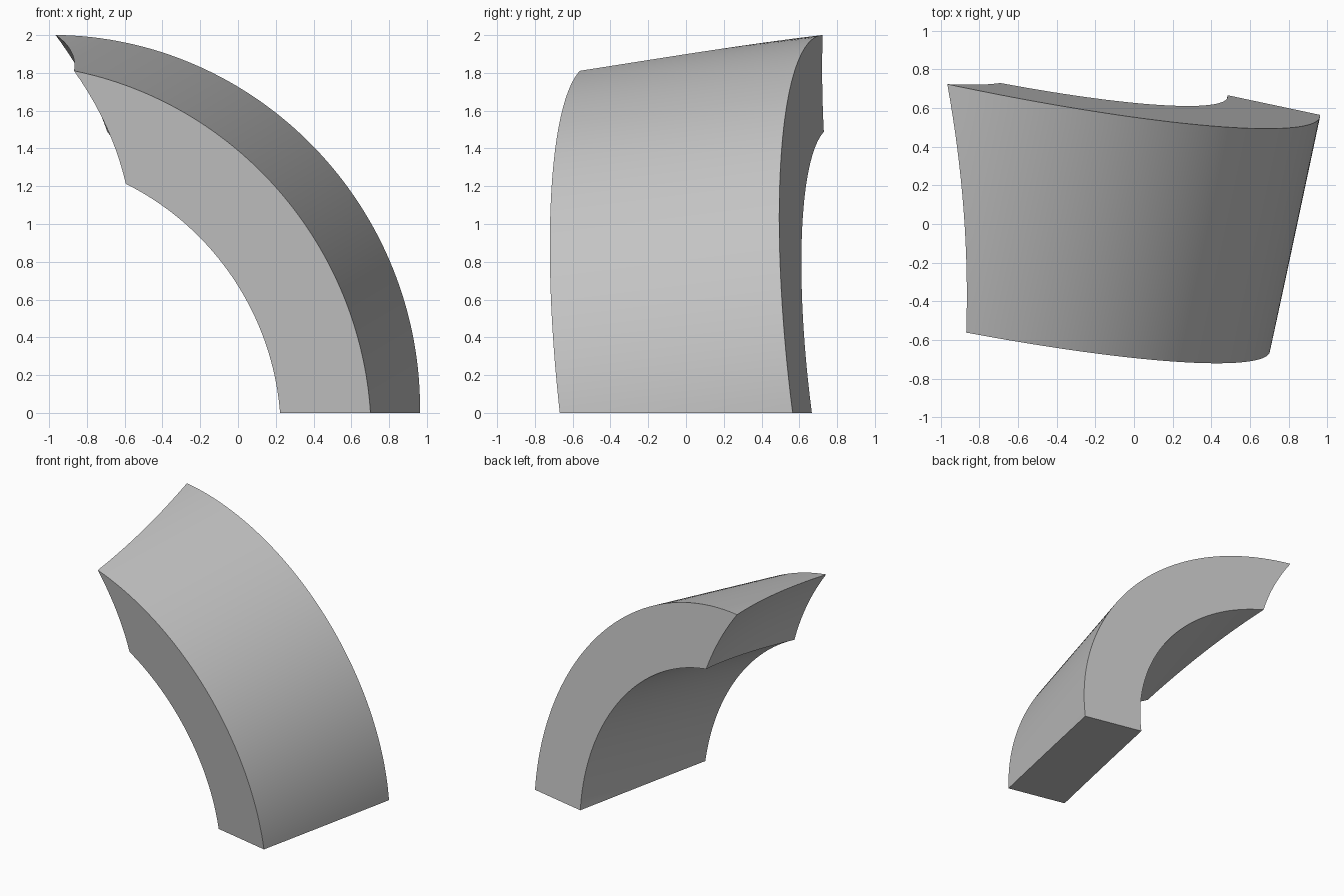
import bpy, bmesh, math
from mathutils import Vector

cube = bpy.data.objects.get("Cube")
if cube:
    bpy.data.objects.remove(cube, do_unlink=True)

# Tilted frame of the vault: axis runs along its length, side and rise span the arc
YAW, PITCH = math.radians(12), math.radians(7)
axis = Vector((math.sin(YAW) * math.cos(PITCH), math.cos(YAW) * math.cos(PITCH), math.sin(PITCH)))
side = Vector((math.cos(YAW), -math.sin(YAW), 0))
rise = side.cross(axis)

CENTRE_SIDE, CENTRE_RISE = -1.1125, -0.015
R_IN, R_OUT = 1.45, 1.939
FRONT, BACK = -0.504, 0.747


def lerp(a, b, t):
    return a + (b - a) * t


def place(a, s, t):
    """a runs up the arc, s from inner to outer skin, t from front to back."""
    r, d = lerp(R_IN, R_OUT, s), lerp(FRONT, BACK, t)
    # Foot is cut level with the ground
    start = math.asin((-d * math.tan(PITCH) - CENTRE_RISE) / r)
    # Upper end is skewed and hollowed
    end = math.radians(lerp(lerp(63.6, 78.7, t), lerp(78.7, 89.5, t), s)
                       - 4.2 * t * (1 - t))
    ang = lerp(start, end, a)
    return (side * (CENTRE_SIDE + r * math.cos(ang))
            + rise * (CENTRE_RISE + r * math.sin(ang)) + axis * d)


# Six gridded skins of a block, bent into the arch segment
STEPS = (64, 10, 16)
bm = bmesh.new()
for fixed in range(3):
    i, j = [k for k in range(3) if k != fixed]
    for level in (0, 1):
        rows = []
        for p in range(STEPS[i] + 1):
            row = []
            for q in range(STEPS[j] + 1):
                c = [level] * 3
                c[i], c[j] = p / STEPS[i], q / STEPS[j]
                row.append(bm.verts.new(place(*c)))
            rows.append(row)
        for r0, r1 in zip(rows, rows[1:]):
            for q in range(STEPS[j]):
                bm.faces.new((r0[q], r0[q + 1], r1[q + 1], r1[q]))
bmesh.ops.remove_doubles(bm, verts=bm.verts, dist=0.0001)
bmesh.ops.recalc_face_normals(bm, faces=bm.faces)

mesh = bpy.data.meshes.new("arch_segment")
bm.to_mesh(mesh)
bm.free()
arch = bpy.data.objects.new("arch_segment", mesh)
bpy.context.collection.objects.link(arch)

# Plain grey stone
stone = bpy.data.materials.new("grey_stone")
stone.use_nodes = True
colour = (0.55, 0.55, 0.55, 1)
stone.diffuse_color = colour
stone.node_tree.nodes["Principled BSDF"].inputs["Base Color"].default_value = colour
mesh.materials.append(stone)

bpy.context.view_layer.objects.active = arch
arch.select_set(True)
bpy.ops.object.shade_smooth_by_angle(angle=math.radians(30))
